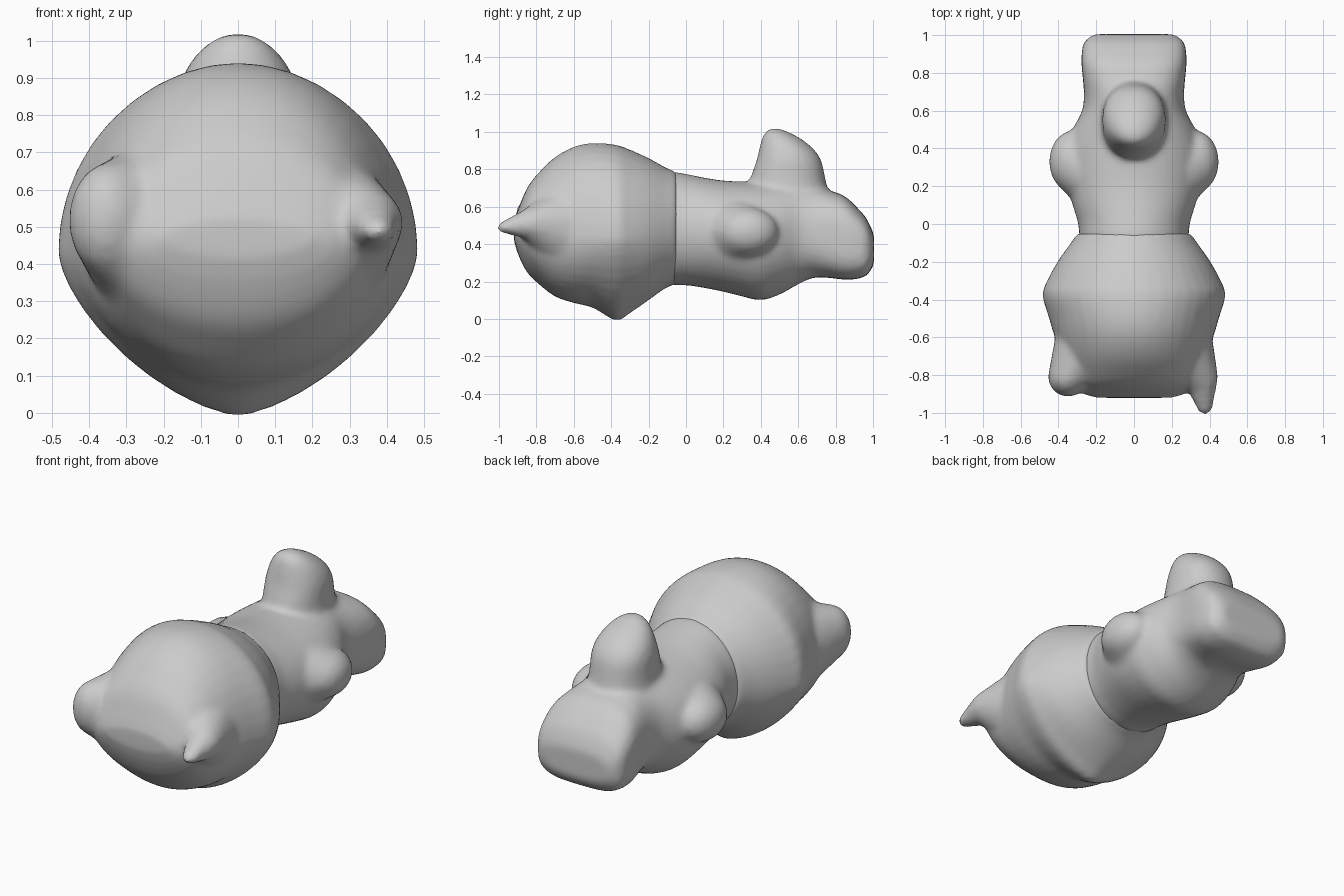
import bpy, bmesh, math
from mathutils import Vector, Matrix

if "Cube" in bpy.data.objects:
    bpy.data.objects.remove(bpy.data.objects["Cube"])

grey = bpy.data.materials.new("plain_grey")
grey.diffuse_color = (0.6, 0.6, 0.6, 1)
grey.use_nodes = True
grey.node_tree.nodes["Principled BSDF"].inputs["Base Color"].default_value = grey.diffuse_color


def curve(rows, t):
    """Catmull-Rom style interpolation of section rows keyed by first value."""
    for i in range(len(rows) - 1):
        a, b = rows[i], rows[i + 1]
        if t <= b[0]:
            break
    p, n = rows[max(i - 1, 0)], rows[min(i + 2, len(rows) - 1)]
    h = b[0] - a[0]
    u = (t - a[0]) / h
    out = []
    for k in range(1, len(a)):
        ma = (b[k] - p[k]) / (b[0] - p[0]) * h
        mb = (n[k] - a[k]) / (n[0] - a[0]) * h
        out.append((2*u**3 - 3*u*u + 1) * a[k] + (u**3 - 2*u*u + u) * ma
                   + (3*u*u - 2*u**3) * b[k] + (u**3 - u*u) * mb)
    return out


def loft(bm, rows, axis, steps=40, sides=40):
    """Rows: position, low, high, centre, half width, exponent low, exponent high."""
    rings = []
    for s in range(steps + 1):
        t = rows[0][0] + (rows[-1][0] - rows[0][0]) * s / steps
        lo, hi, mid, w, el, eh = curve(rows, t)
        ring = []
        for k in range(sides):
            a = 2 * math.pi * k / sides
            c, d = math.cos(a), math.sin(a)
            e = 2 / (eh if d > 0 else el)
            x = w * math.copysign(abs(c) ** e, c)
            v = mid + (hi - mid if d > 0 else mid - lo) * math.copysign(abs(d) ** e, d)
            ring.append(bm.verts.new((x, t, v) if axis == 'Y' else (x, v, t)))
        rings.append(ring)
    for r, q in zip(rings, rings[1:]):
        for k in range(sides):
            j = (k + 1) % sides
            bm.faces.new((r[k], r[j], q[j], q[k]))
    bm.faces.new(rings[0][::-1])
    bm.faces.new(rings[-1])


def limb(bm, *balls):
    """Hull around a chain of ellipsoids (centre, radii)."""
    for a, b in zip(balls, balls[1:]):
        part = bmesh.new()
        for c, r in (a, b):
            bmesh.ops.create_icosphere(part, subdivisions=3, radius=1,
                                       matrix=Matrix.Translation(c) @ Matrix.Diagonal((*r, 1)))
        res = bmesh.ops.convex_hull(part, input=part.verts[:])
        junk = {g for g in res["geom_interior"] if isinstance(g, bmesh.types.BMVert)}
        bmesh.ops.delete(part, geom=list(junk), context='VERTS')
        me = bpy.data.meshes.new("limb_temp")
        part.to_mesh(me)
        part.free()
        bm.from_mesh(me)
        bpy.data.meshes.remove(me)


def finish(name, bm, rounds):
    bmesh.ops.recalc_face_normals(bm, faces=bm.faces[:])
    me = bpy.data.meshes.new(name)
    bm.to_mesh(me)
    bm.free()
    ob = bpy.data.objects.new(name, me)
    bpy.context.collection.objects.link(ob)
    me.materials.append(grey)
    rm = ob.modifiers.new("fuse", 'REMESH')
    rm.mode, rm.voxel_size, rm.use_smooth_shade = 'VOXEL', 0.018, True
    sm = ob.modifiers.new("soften", 'SMOOTH')
    sm.factor, sm.iterations = 0.5, rounds
    return ob


# Rounded rear body with two paws
bm = bmesh.new()
loft(bm, [
    (-0.92, 0.42, 0.52, 0.47, 0.20, 2, 2),
    (-0.90, 0.35, 0.58, 0.46, 0.27, 2, 2),
    (-0.85, 0.25, 0.70, 0.46, 0.34, 2, 2),
    (-0.78, 0.18, 0.79, 0.45, 0.37, 2, 2),
    (-0.70, 0.12, 0.865, 0.45, 0.39, 2, 2),
    (-0.60, 0.085, 0.92, 0.44, 0.42, 1.9, 2),
    (-0.50, 0.06, 0.94, 0.43, 0.45, 1.7, 2),
    (-0.37, -0.01, 0.93, 0.43, 0.485, 1.5, 2),
    (-0.30, 0.03, 0.905, 0.43, 0.46, 1.6, 2),
    (-0.20, 0.10, 0.86, 0.45, 0.405, 1.9, 2),
    (-0.10, 0.17, 0.805, 0.47, 0.335, 2, 2),
    (-0.05, 0.185, 0.785, 0.48, 0.30, 2, 2),
], 'Y', 60)
limb(bm, ((-0.19, -0.58, 0.47), (0.22, 0.26, 0.27)),
     ((-0.35, -0.81, 0.52), (0.105, 0.105, 0.15)))
limb(bm, ((0.19, -0.58, 0.47), (0.22, 0.26, 0.27)),
     ((0.355, -0.81, 0.51), (0.09, 0.10, 0.09)),
     ((0.375, -0.975, 0.49), (0.04, 0.035, 0.03)))
finish("rear_body", bm, 5)

# Torso and blunt head, with arm stubs and a knob on top
bm = bmesh.new()
loft(bm, [
    (-0.16, 0.20, 0.77, 0.48, 0.27, 2, 2),
    (-0.06, 0.18, 0.785, 0.48, 0.29, 2.1, 2),
    (0.00, 0.18, 0.775, 0.47, 0.295, 2.1, 2),
    (0.10, 0.165, 0.755, 0.46, 0.325, 2, 2),
    (0.20, 0.145, 0.74, 0.45, 0.35, 2, 2),
    (0.30, 0.12, 0.735, 0.45, 0.36, 2, 2),
    (0.40, 0.10, 0.735, 0.45, 0.355, 2, 2),
    (0.50, 0.13, 0.74, 0.45, 0.325, 2, 2),
    (0.60, 0.185, 0.735, 0.45, 0.275, 2.2, 2.2),
    (0.68, 0.22, 0.72, 0.44, 0.265, 2.5, 2.4),
    (0.76, 0.22, 0.69, 0.44, 0.27, 3, 2.8),
    (0.85, 0.21, 0.655, 0.43, 0.278, 3.5, 3),
    (0.92, 0.215, 0.59, 0.41, 0.275, 3.5, 3),
    (0.97, 0.235, 0.53, 0.39, 0.26, 3.5, 3),
    (1.005, 0.29, 0.45, 0.37, 0.21, 3, 3),
], 'Y', 60)
for s in (-1, 1):
    limb(bm, ((s * 0.20, 0.24, 0.46), (0.12, 0.20, 0.20)),
         ((s * 0.325, 0.33, 0.465), (0.125, 0.165, 0.13)))
loft(bm, [
    (0.55, 0.31, 0.79, 0.55, 0.19, 2.2, 2.2),
    (0.75, 0.345, 0.745, 0.55, 0.17, 2.2, 2.2),
    (0.84, 0.375, 0.725, 0.55, 0.165, 2.2, 2.2),
    (0.90, 0.39, 0.69, 0.54, 0.15, 2.1, 2.1),
    (0.96, 0.405, 0.62, 0.51, 0.115, 2, 2),
    (1.00, 0.425, 0.545, 0.48, 0.07, 2, 2),
    (1.018, 0.45, 0.50, 0.475, 0.03, 2, 2),
], 'Z', 30)
finish("torso_and_head", bm, 5)
